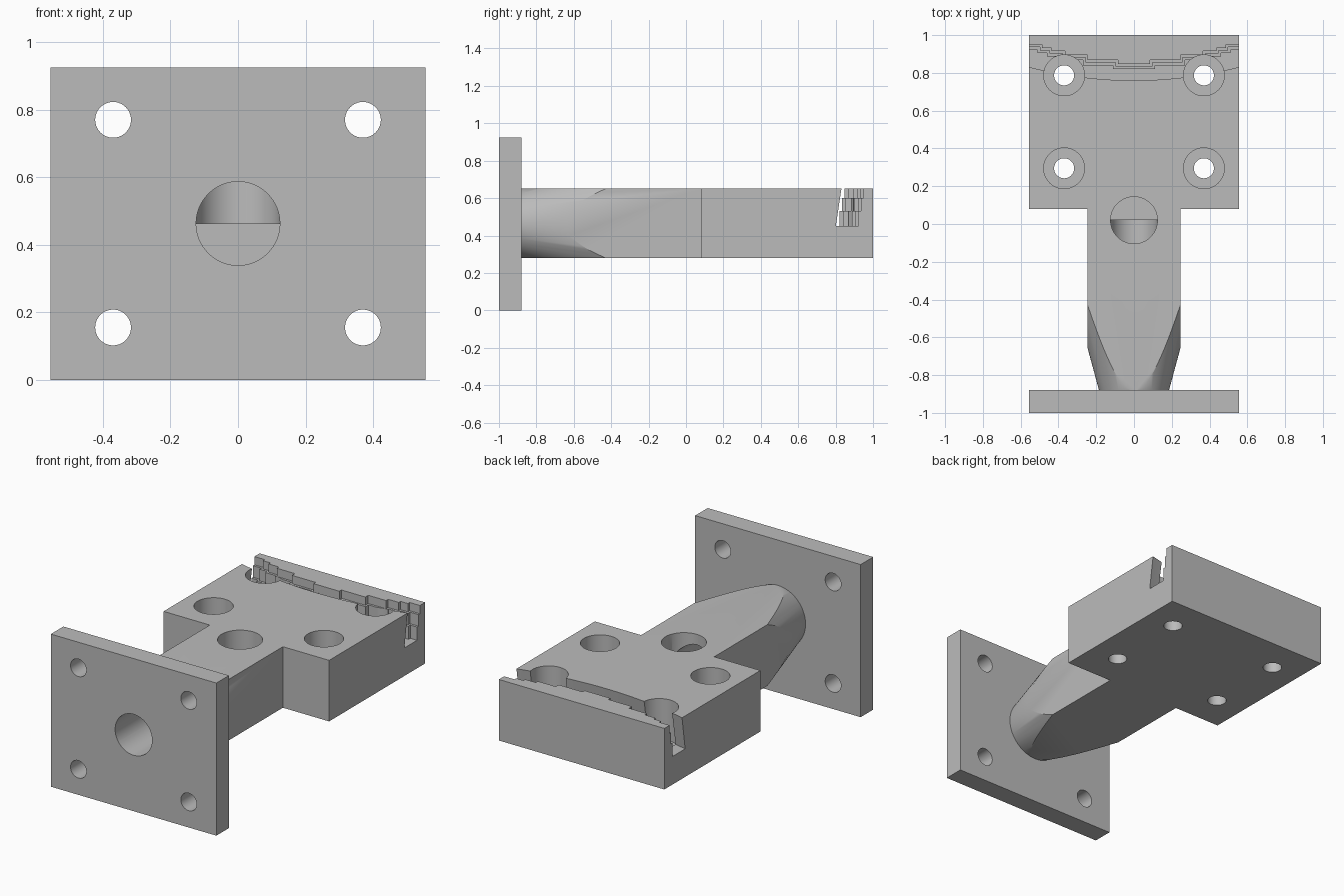
import bpy, bmesh, math
from mathutils import Matrix, Vector

if "Cube" in bpy.data.objects:
    bpy.data.objects.remove(bpy.data.objects["Cube"], do_unlink=True)

grey = bpy.data.materials.new("machined grey")
grey.use_nodes = True
colour = (0.5, 0.5, 0.5, 1)
grey.diffuse_color = colour
grey.node_tree.nodes["Principled BSDF"].inputs["Base Color"].default_value = colour


def finish(name, bm):
    bmesh.ops.recalc_face_normals(bm, faces=bm.faces)
    mesh = bpy.data.meshes.new(name)
    bm.to_mesh(mesh)
    bm.free()
    mesh.materials.append(grey)
    obj = bpy.data.objects.new(name, mesh)
    bpy.context.collection.objects.link(obj)
    return obj


def prism(name, outline, z0, z1, lower_outline=None):
    """Solid between two matching xy outlines."""
    bm = bmesh.new()
    low = [bm.verts.new((x, y, z0)) for x, y in lower_outline or outline]
    top = [bm.verts.new((x, y, z1)) for x, y in outline]
    bm.faces.new(low)
    bm.faces.new(top)
    for i in range(len(low)):
        j = (i + 1) % len(low)
        bm.faces.new((low[i], low[j], top[j], top[i]))
    return finish(name, bm)


def box(name, half, y0, y1, z0, z1):
    return prism(name, [(-half, y0), (half, y0), (half, y1), (-half, y1)], z0, z1)


def rod(name, start, end, r0, r1=None, sides=64):
    """Cylinder or cone between two points."""
    a, b = Vector(start), Vector(end)
    turn = (b - a).to_track_quat('Z', 'Y').to_matrix().to_4x4()
    bm = bmesh.new()
    bmesh.ops.create_cone(bm, cap_ends=True, segments=sides, radius1=r0,
                          radius2=r1 or r0, depth=(b - a).length,
                          matrix=Matrix.Translation((a + b) / 2) @ turn)
    return finish(name, bm)


def combine(target, tool, operation):
    mod = target.modifiers.new(tool.name, 'BOOLEAN')
    mod.operation, mod.solver, mod.object = operation, 'EXACT', tool
    bpy.context.view_layer.objects.active = target
    bpy.ops.object.modifier_apply(modifier=mod.name)
    bpy.data.objects.remove(tool, do_unlink=True)


WIDE, NECK = 0.555, 0.245
LOW, TOP, MID = 0.28, 0.65, 0.465
FLOOR = 0.45

# Neck, tapered to a round end by a cone
neck = box("neck", NECK, -0.89, 0.1, LOW, TOP)
combine(neck, rod("taper", (0, -0.9, MID), (0, 0.12, MID), 0.18, 0.456, 96), 'INTERSECT')

# Rear block with a curved, undercut slot
block = box("rear_block", WIDE, 0.08, 1, LOW, TOP)
steps = [-0.6 + i * 0.05 for i in range(25)]
over = TOP + 0.02
curve = [(x, 0.763 + 0.23 * x * x) for x in steps]
back = [(0.6, 0.96), (-0.6, 0.96)]
slot = prism("slot", curve + back, FLOOR, over,
             [(x, y - 0.033) for x, y in curve] + back)
combine(block, slot, 'DIFFERENCE')

# Stepped rear wall of the slot, stacked in three layers
columns = [(0.11, 0.82), (0.27, 0.84), (0.39, 0.868), (0.46, 0.888), (0.51, 0.905), (WIDE, 0.922)]
for layer, height in enumerate((0.53, 0.6, TOP)):
    side, inner = [], 0
    for outer, y in columns:
        edge = outer if outer == WIDE else outer - 0.012 * layer
        depth = y + 0.014 * layer
        side += [(inner, depth), (edge, depth)]
        inner = edge
    side = side[1:]
    outline = [(-x, y) for x, y in reversed(side)] + side + [(WIDE, 0.98), (-WIDE, 0.98)]
    combine(block, prism("stepped_wall", outline, FLOOR - 0.03, height), 'UNION')

# Join the plate, neck and block into one casting
bracket = box("bracket", WIDE, -1, -0.88, 0, 0.925)
combine(bracket, neck, 'UNION')
combine(bracket, block, 'UNION')

# Bolt holes in the plate, counterbored holes in the block
for x in (-0.37, 0.37):
    for z in (0.155, 0.77):
        combine(bracket, rod("plate_hole", (x, -1.1, z), (x, -0.8, z), 0.053), 'DIFFERENCE')
    for y in (0.295, 0.787):
        combine(bracket, rod("bolt_hole", (x, y, 0.2), (x, y, 0.7), 0.053), 'DIFFERENCE')
        combine(bracket, rod("counterbore", (x, y, 0.4), (x, y, 0.7), 0.108), 'DIFFERENCE')

# Elbow passage from the front plate up through the top
combine(bracket, rod("front_bore", (0, -1.1, 0.463), (0, 0.02, 0.463), 0.124), 'DIFFERENCE')
combine(bracket, rod("top_bore", (0, 0.02, 0.463), (0, 0.02, 0.7), 0.124), 'DIFFERENCE')

bpy.ops.object.select_all(action='DESELECT')
bracket.select_set(True)
bpy.context.view_layer.objects.active = bracket
bpy.ops.object.shade_smooth_by_angle(angle=math.radians(30))
